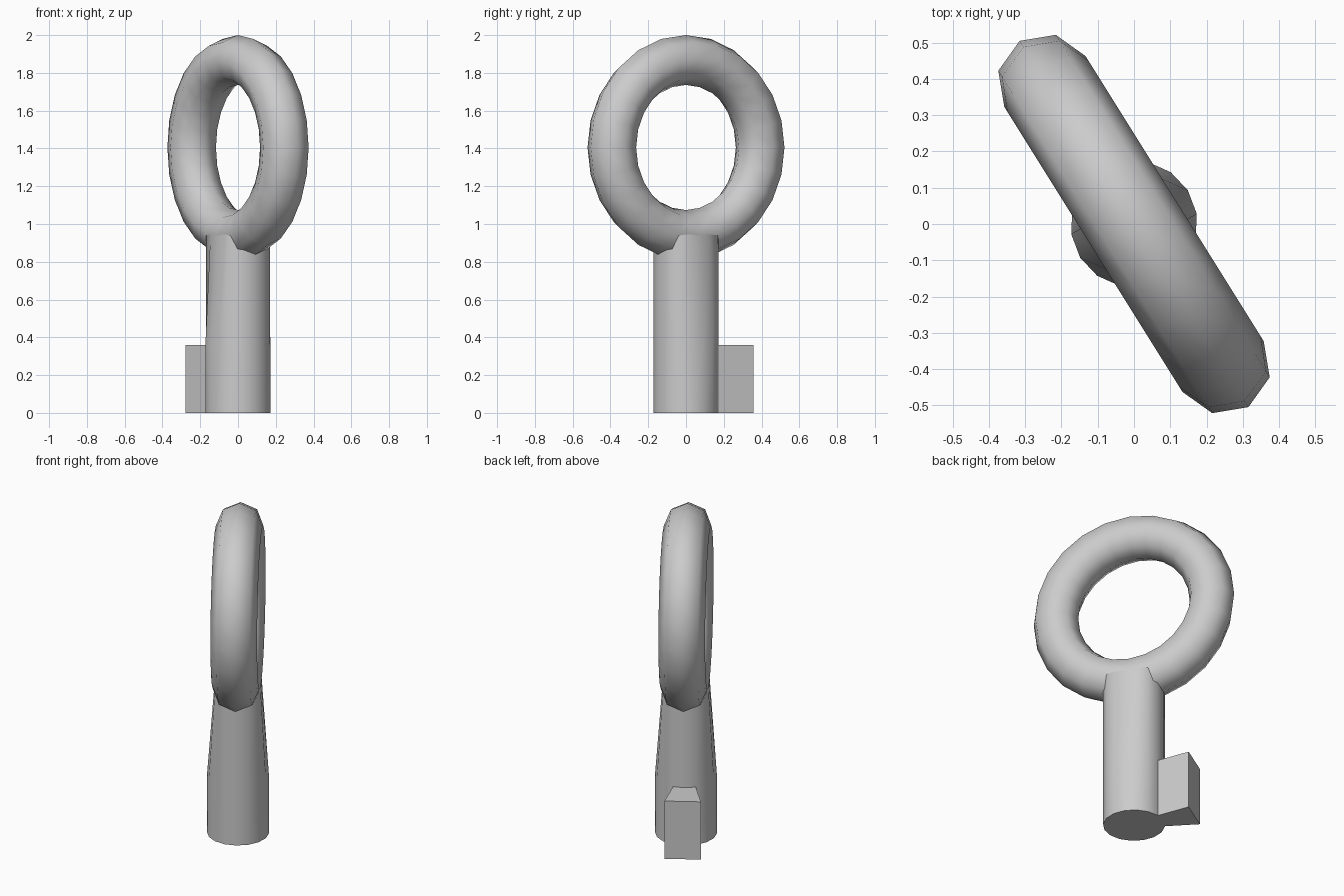
import bpy, bmesh
from math import radians, sin, cos, pi

if "Cube" in bpy.data.objects:
    bpy.data.objects.remove(bpy.data.objects["Cube"])

TURN = radians(122)      # whole key is turned about z; local +x points along the bit
R, TUBE = 0.463, 0.132   # bow ring
SHAFT_R, BIT_H = 0.175, 0.36


def loft(name, rings):
    """Closed solid through a stack of equal-length point loops."""
    bm = bmesh.new()
    loops = [[bm.verts.new(p) for p in ring] for ring in rings]
    n = len(loops[0])
    for a, b in zip(loops, loops[1:]):
        for i in range(n):
            j = (i + 1) % n
            bm.faces.new((a[i], a[j], b[j], b[i]))
    bm.faces.new(loops[0][::-1])
    bm.faces.new(loops[-1])
    bmesh.ops.recalc_face_normals(bm, faces=bm.faces)
    mesh = bpy.data.meshes.new(name)
    bm.to_mesh(mesh)
    bm.free()
    obj = bpy.data.objects.new(name, mesh)
    obj.rotation_euler.z = TURN
    bpy.context.collection.objects.link(obj)
    return obj


def smooth(obj, angle):
    bpy.ops.object.select_all(action='DESELECT')
    obj.select_set(True)
    bpy.context.view_layer.objects.active = obj
    bpy.ops.object.shade_smooth_by_angle(angle=radians(angle))


def shaft_ring(z, limit):
    """16-sided circle whose two broad sides are pressed flat to the limit."""
    pts = []
    for i in range(16):
        a = 2 * pi * i / 16
        y = SHAFT_R * sin(a)
        pts.append((SHAFT_R * cos(a), max(-limit, min(limit, y)), z))
    return pts


# Ring-shaped bow, standing upright
bpy.ops.mesh.primitive_torus_add(major_radius=R, minor_radius=TUBE,
                                 major_segments=24, minor_segments=8,
                                 location=(0, 0, 2 - R - TUBE),
                                 rotation=(pi / 2, 0, TURN))
bow = bpy.context.object
bow.name = "bow_ring"
smooth(bow, 60)

# Round shaft, pinched to the ring thickness at the top
shaft = loft("shaft", [shaft_ring(0, 1), shaft_ring(BIT_H, 1),
                       shaft_ring(0.945, 0.13)])
smooth(shaft, 40)

# Flared bit at the foot of the shaft
profile = [(0.12, -0.055), (0.358, -0.103), (0.358, 0.103), (0.12, 0.055)]
bit = loft("bit", [[(x, y, z) for x, y in profile] for z in (0, BIT_H)])
smooth(bit, 30)
